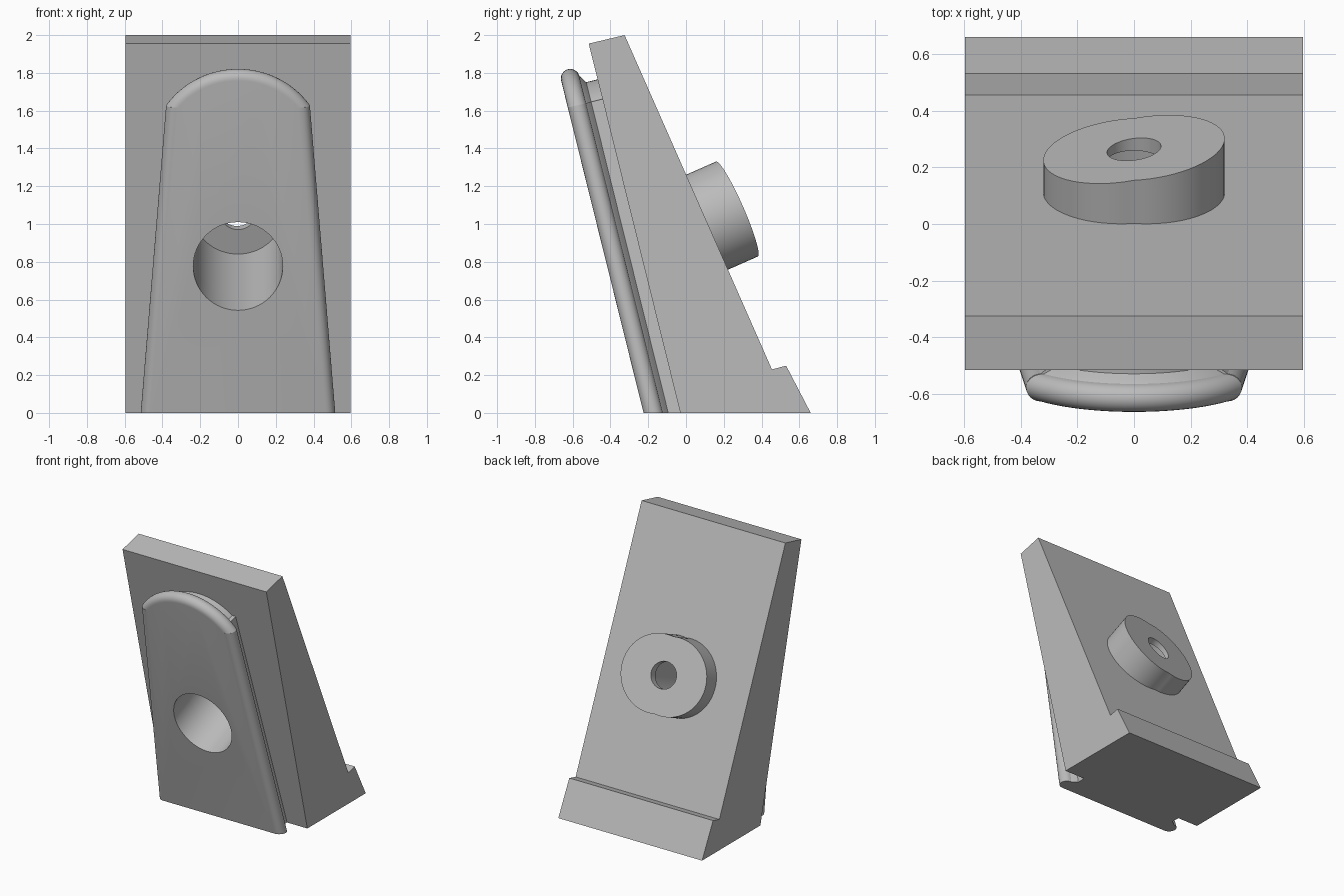
import bpy, bmesh, math
from mathutils import Vector, Matrix

if "Cube" in bpy.data.objects:
    bpy.data.objects.remove(bpy.data.objects["Cube"])

grey = bpy.data.materials.new("light_grey")
grey.diffuse_color = (0.5, 0.5, 0.5, 1)
grey.use_nodes = True
grey.node_tree.nodes["Principled BSDF"].inputs["Base Color"].default_value = grey.diffuse_color

FRONT = math.atan2(0.485, 1.955)      # lean of the front face
BACK = math.atan2(0.78, 1.77)         # lean of the back face
AXIS = Vector((0, math.cos(BACK), math.sin(BACK)))
SLOPE = Vector((0, -math.sin(BACK), math.cos(BACK)))
CENTRE = Vector((0, 0.1125, 1.01))    # boss centre on the back face


def loft(name, rings, cut_floor=False):
    """Skin a list of closed rings and cap both ends."""
    bm = bmesh.new()
    loops = [[bm.verts.new(p) for p in ring] for ring in rings]
    n = len(loops[0])
    for a, b in zip(loops, loops[1:]):
        for i in range(n):
            j = (i + 1) % n
            bm.faces.new((a[i], a[j], b[j], b[i]))
    bm.faces.new(loops[0])
    bm.faces.new(loops[-1])
    bmesh.ops.remove_doubles(bm, verts=bm.verts, dist=1e-5)
    if cut_floor:
        geom = bm.verts[:] + bm.edges[:] + bm.faces[:]
        cut = bmesh.ops.bisect_plane(bm, geom=geom, plane_co=(0, 0, 0),
                                     plane_no=(0, 0, 1), clear_inner=True)
        edges = [e for e in cut["geom_cut"] if isinstance(e, bmesh.types.BMEdge)]
        bmesh.ops.holes_fill(bm, edges=edges, sides=0)
    bmesh.ops.recalc_face_normals(bm, faces=bm.faces)
    mesh = bpy.data.meshes.new(name)
    bm.to_mesh(mesh)
    bm.free()
    mesh.materials.append(grey)
    ob = bpy.data.objects.new(name, mesh)
    bpy.context.collection.objects.link(ob)
    return ob


def disc(r, s, n=64):
    """Circle around the bore axis at distance s from the back face."""
    return [CENTRE + AXIS * s + Vector((r * math.cos(a), 0, 0)) + SLOPE * r * math.sin(a)
            for a in (2 * math.pi * i / n for i in range(n))]


# Wedge body with a toe lip at the back
profile = [(-0.03, 0), (0.66, 0), (0.53, 0.25), (0.455, 0.23), (-0.325, 2.0), (-0.515, 1.955)]
body = loft("wedge_body", [[(x, y, z) for y, z in profile] for x in (-0.595, 0.595)])


# Mounting plate: tapered arch outline with a rounded rim and an undercut neck
def plate_ring(d, inset):
    corner, radius, mid = 1.712, 0.466, 1.443
    r = radius - inset
    side = lambda v: 0.38 + (corner - v) * 0.0804 - inset
    top = side(corner)
    end = math.asin(min(1, (corner - mid) / r))
    pts = [(side(-0.2), -0.2), (max(top, r * math.cos(end)), corner)]
    n = 40
    for i in range(n + 1):
        a = end + (math.pi - 2 * end) * i / n
        pts.append((r * math.cos(a), mid + r * math.sin(a)))
    pts += [(-pts[1][0], corner), (-pts[0][0], -0.2)]
    s, c = math.sin(FRONT), math.cos(FRONT)
    return [(x, -0.03 - v * s - d * c, v * c - d * s) for x, v in pts]


section = [(0.139 + 0.05 * math.cos(a), 0.05 - 0.05 * math.sin(a))
           for a in (math.pi * i / 12 for i in range(13))]
section += [(0.077, 0.065), (0.069, 0.08), (0.062, 0.09), (-0.01, 0.09)]
plate = loft("mounting_plate", [plate_ring(d, i) for d, i in section], True)

# Boss: two overlapping round ends with a slightly tilted face
outline = []
R, OFF = 0.275, 0.045
lim = math.pi / 2 + math.asin(OFF / R)
for sign in (1, -1):
    for i in range(33):
        a = -lim + 2 * lim * i / 33
        outline.append((sign * (OFF + R * math.cos(a)), sign * R * math.sin(a)))
boss = loft("rear_boss", [
    [CENTRE + Vector((x, 0, 0)) + SLOPE * t + AXIS * h for x, t, h in
     ((x, t, f(x)) for x, t in outline)]
    for f in (lambda x: -0.1, lambda x: 0.165 + 0.13 * x)])

# Wide blind bore from the front and a small hole through the boss
wide = loft("wide_bore_cutter", [disc(0.237, -1.1), disc(0.237, 0.118)])
small = loft("small_hole_cutter", [disc(0.095, -0.9), disc(0.095, 0.5)])

for ob, cutters in ((body, [wide]), (plate, [wide]), (boss, [wide, small])):
    bpy.context.view_layer.objects.active = ob
    for cutter in cutters:
        mod = ob.modifiers.new("bore", 'BOOLEAN')
        mod.operation = 'DIFFERENCE'
        mod.solver = 'EXACT'
        mod.object = cutter
        bpy.ops.object.modifier_apply(modifier=mod.name)
    ob.data.shade_smooth()
    ob.data.set_sharp_from_angle(angle=math.radians(30))

for cutter in (wide, small):
    bpy.data.objects.remove(cutter)
